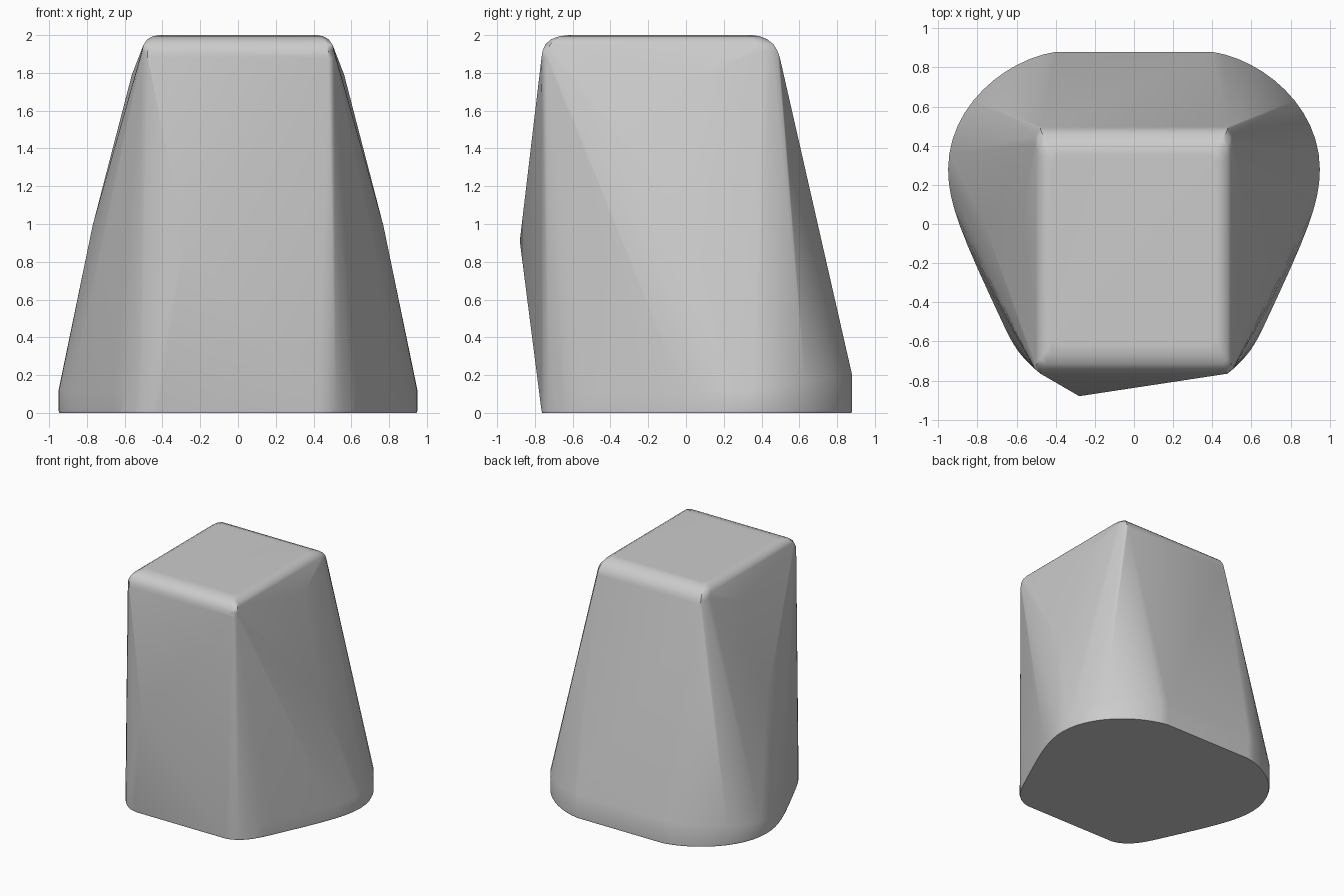
import bpy
import bmesh
import math
from mathutils import Vector
from mathutils.geometry import interpolate_bezier

cube = bpy.data.objects.get("Cube")
if cube:
    bpy.data.objects.remove(cube, do_unlink=True)

# One plain grey material
grey = bpy.data.materials.new("plain grey")
grey.use_nodes = True
colour = (0.6, 0.6, 0.6, 1)
grey.diffuse_color = colour
grey.node_tree.nodes["Principled BSDF"].inputs["Base Color"].default_value = colour


def curve(a, b, c, d, count):
    pts = [Vector((x, y, 0)) for x, y in (a, b, c, d)]
    return interpolate_bezier(*pts, count)


# Half outline of the foot: broad rounded back, tapering sides, narrow front
outline = (curve((0.4, 0.88), (0.66, 0.84), (0.95, 0.6), (0.95, 0.28), 13)
           + curve((0.95, 0.28), (0.95, 0.1), (0.88, -0.06), (0.66, -0.53), 9)[1:]
           + curve((0.66, -0.53), (0.6, -0.66), (0.53, -0.75), (0.42, -0.765), 7)[1:])

half = []

# Foot: fine lower bevel and an upright rim that rises towards the back
for p in outline:
    rim = 0.12 + max(0, p.y - 0.28) * 0.13
    half += [(p.x * 0.995, p.y * 0.995, 0), (p.x, p.y, 0.012), (p.x, p.y, rim)]

# Rounded top: half width, front, back, height
rings = [(0.42, -0.62, 0.35, 2.0), (0.45, -0.67, 0.39, 1.994),
         (0.48, -0.715, 0.43, 1.978), (0.5, -0.745, 0.465, 1.95),
         (0.508, -0.76, 0.485, 1.915), (0.508, -0.765, 0.497, 1.88)]
for hx, front, back, z in rings:
    half += [(hx - 0.03, front, z), (hx, front + 0.025, z),
             (hx, back - 0.08, z), (hx - 0.008, back - 0.03, z), (hx - 0.03, back, z)]

# Slight swelling of each side wall
half += [(0.77, 0.02, 0.99), (0.562, 0.08, 1.79)]

# Mirror the half, add the off-centre front peak, and wrap a skin around it
bm = bmesh.new()
for x, y, z in half:
    for side in (1, -1):
        bm.verts.new((x * side, y, z))
bm.verts.new((-0.28, -0.88, 0.91))
hull = bmesh.ops.convex_hull(bm, input=bm.verts[:])
loose = [v for v in bm.verts if not v.link_faces]
bmesh.ops.delete(bm, geom=loose, context='VERTS')
bmesh.ops.dissolve_limit(bm, angle_limit=math.radians(0.3),
                         verts=bm.verts[:], edges=bm.edges[:])
bmesh.ops.recalc_face_normals(bm, faces=bm.faces[:])

mesh = bpy.data.meshes.new("tapered_body")
bm.to_mesh(mesh)
bm.free()
mesh.materials.append(grey)
body = bpy.data.objects.new("tapered_body", mesh)
bpy.context.collection.objects.link(body)

# Smooth rounded parts while large faces stay flat
bpy.ops.object.select_all(action='DESELECT')
body.select_set(True)
bpy.context.view_layer.objects.active = body
bpy.ops.object.shade_smooth_by_angle(angle=math.radians(30))
weighted = body.modifiers.new("weighted_normals", 'WEIGHTED_NORMAL')
weighted.keep_sharp = True
